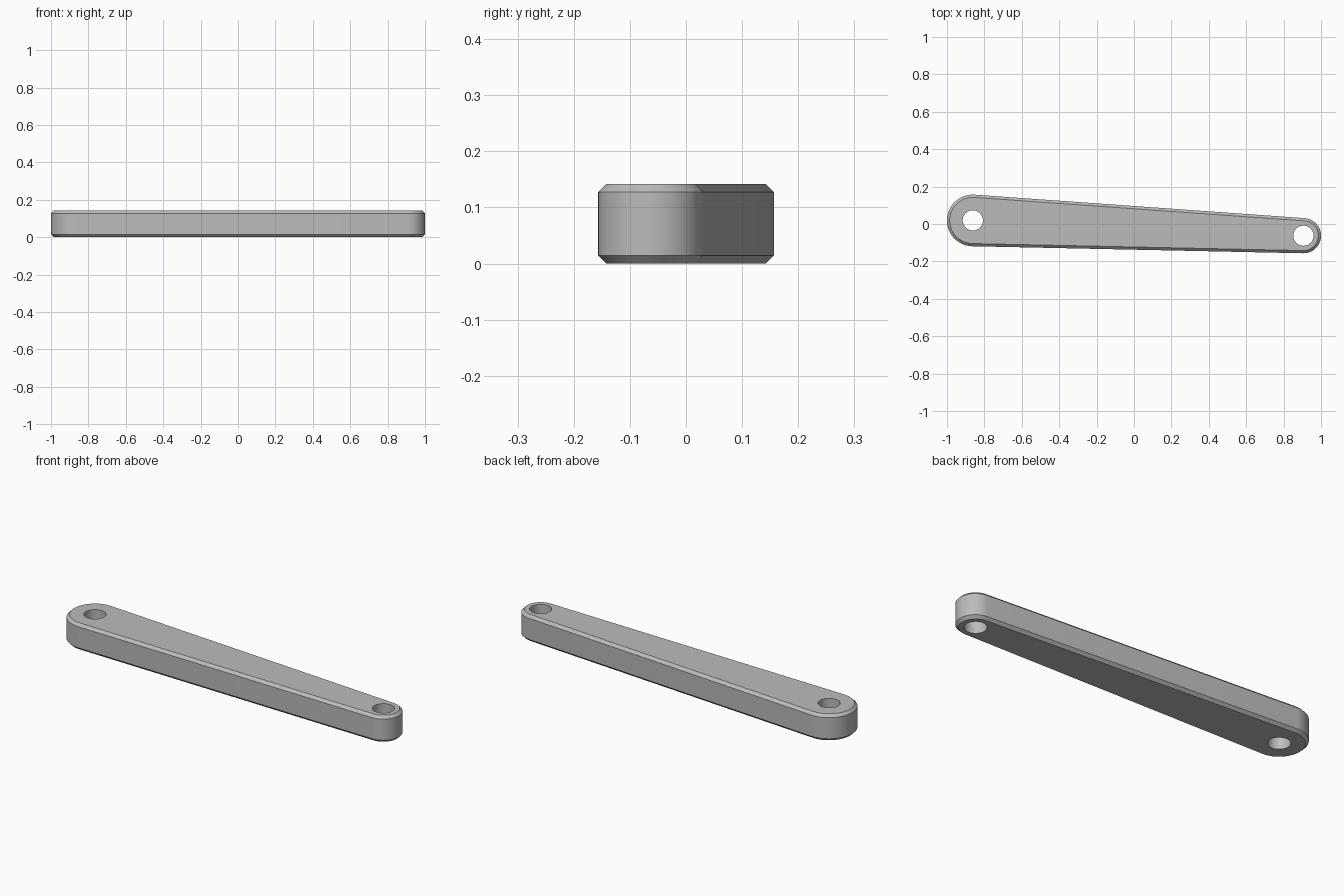
import bpy
import bmesh
from math import acos, atan2, cos, hypot, pi, sin

cube = bpy.data.objects.get("Cube")
if cube:
    bpy.data.objects.remove(cube, do_unlink=True)

BIG, BIG_R = (-0.862, 0.019), 0.138
SMALL, SMALL_R = (0.906, -0.0625), 0.094
HOLE_R = 0.054
HEIGHT, CHAMFER = 0.142, 0.0145
SEGMENTS = 48


def arc(centre, radius, start, end, steps):
    angles = [start + (end - start) * i / steps for i in range(steps + 1)]
    return [(centre[0] + radius * cos(a), centre[1] + radius * sin(a)) for a in angles]


def outline(inset):
    """Two round ends joined by their common tangents."""
    dx, dy = SMALL[0] - BIG[0], SMALL[1] - BIG[1]
    axis = atan2(dy, dx)
    tangent = acos((BIG_R - SMALL_R) / hypot(dx, dy))
    return (arc(SMALL, SMALL_R - inset, axis - tangent, axis + tangent, SEGMENTS // 2)
            + arc(BIG, BIG_R - inset, axis + tangent, axis + 2 * pi - tangent, SEGMENTS // 2))


def stack(bm, levels):
    """Join rings at rising heights with walls; return the rings."""
    rings = [[bm.verts.new((x, y, z)) for x, y in points] for points, z in levels]
    for low, high in zip(rings, rings[1:]):
        for i in range(len(low)):
            j = (i + 1) % len(low)
            bm.faces.new((low[i], low[j], high[j], high[i]))
    return rings


bm = bmesh.new()

# Chamfered outer wall
stacks = [stack(bm, [(outline(CHAMFER), 0), (outline(0), CHAMFER),
                     (outline(0), HEIGHT - CHAMFER), (outline(CHAMFER), HEIGHT)])]

# Pin hole walls
for centre in (BIG, SMALL):
    circle = arc(centre, HOLE_R, 0, 2 * pi, SEGMENTS)[:-1]
    stacks.append(stack(bm, [(circle, 0), (circle, HEIGHT)]))

# Flat bottom and top, open at the holes
for level in (0, -1):
    edges = [bm.edges.get((ring[i - 1], ring[i]))
             for ring in (s[level] for s in stacks) for i in range(len(ring))]
    bmesh.ops.triangle_fill(bm, edges=edges, use_beauty=True)

bmesh.ops.recalc_face_normals(bm, faces=bm.faces)
mesh = bpy.data.meshes.new("link_arm")
bm.to_mesh(mesh)
bm.free()

# Grey finish
grey = bpy.data.materials.new("grey")
grey.use_nodes = True
colour = (0.5, 0.5, 0.5, 1)
grey.diffuse_color = colour
grey.node_tree.nodes["Principled BSDF"].inputs["Base Color"].default_value = colour
mesh.materials.append(grey)

arm = bpy.data.objects.new("link_arm", mesh)
bpy.context.collection.objects.link(arm)
bpy.ops.object.select_all(action='DESELECT')
arm.select_set(True)
bpy.context.view_layer.objects.active = arm
bpy.ops.object.shade_smooth_by_angle(angle=pi / 6)
